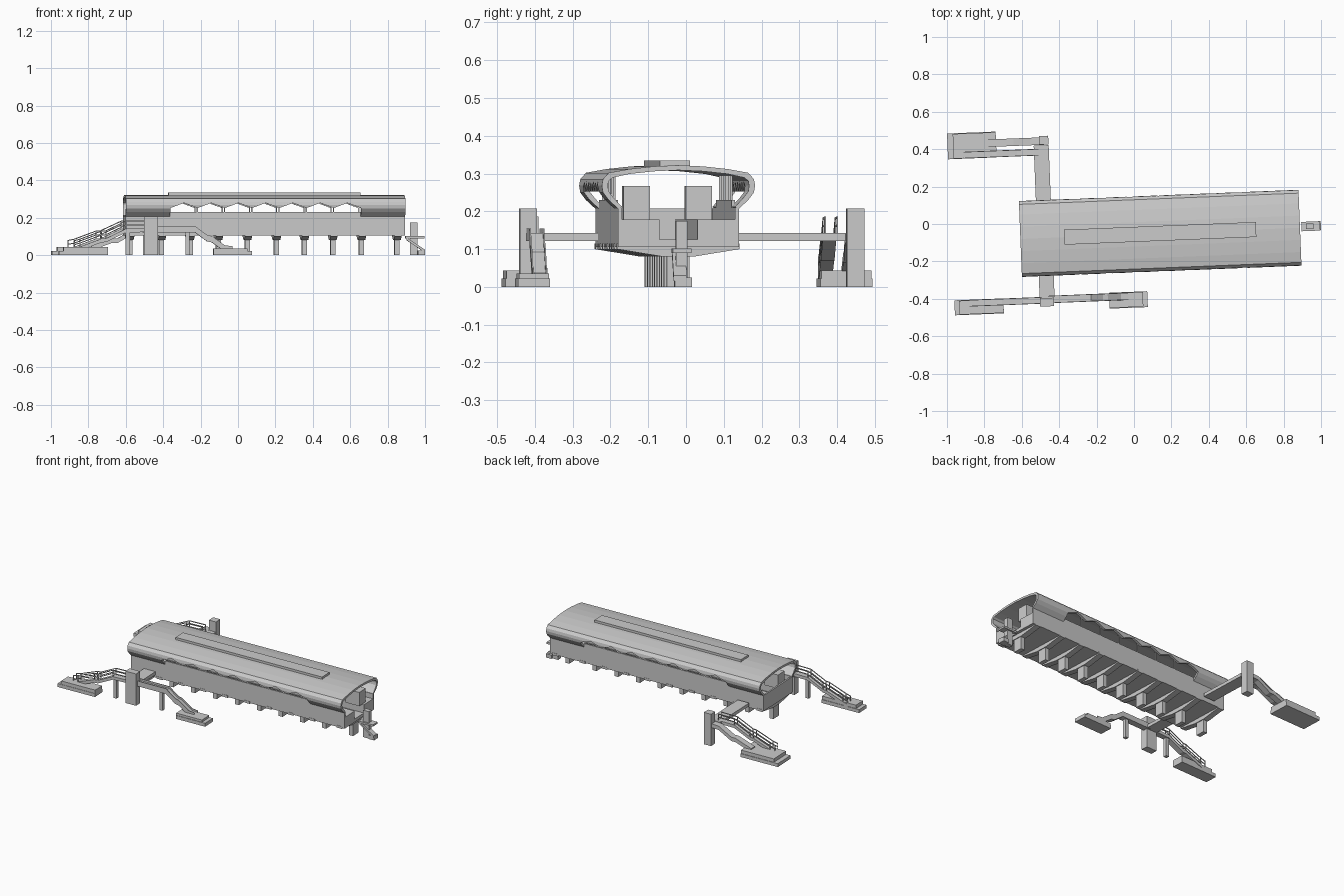
import bpy, bmesh
from math import radians, cos, sin

if "Cube" in bpy.data.objects:
    bpy.data.objects.remove(bpy.data.objects["Cube"])

TILT = radians(2.3)          # whole station is turned slightly in plan
STATION = (0.14, -0.05)      # centre of the hall


def prism(name, pts, a, b, axis='X', at=STATION):
    """Extrude a closed profile from a to b along X (pts = y,z) or Y (pts = x,z)."""
    bm = bmesh.new()
    c, s = cos(TILT), sin(TILT)

    def vert(p, t):
        x, y = (t, p[0]) if axis == 'X' else (p[0], t)
        return bm.verts.new((at[0] + c * x - s * y, at[1] + s * x + c * y, p[1]))
    v0 = [vert(p, a) for p in pts]
    v1 = [vert(p, b) for p in pts]
    bm.faces.new(v0)
    bm.faces.new(v1[::-1])
    for i in range(len(pts)):
        j = (i + 1) % len(pts)
        bm.faces.new((v0[i], v1[i], v1[j], v0[j]))
    bmesh.ops.recalc_face_normals(bm, faces=bm.faces)
    me = bpy.data.meshes.new(name)
    bm.to_mesh(me)
    bm.free()
    ob = bpy.data.objects.new(name, me)
    bpy.context.collection.objects.link(ob)
    return ob


def box(name, x, y, z, at=STATION):
    """Box from (min, max) ranges, turned with the station."""
    return prism(name, [(y[0], z[0]), (y[1], z[0]), (y[1], z[1]), (y[0], z[1])],
                 x[0], x[1], 'X', at)


def block(name, cx, cy, w, d, z0, z1):
    """Box given by its world centre and plan size."""
    return box(name, (-w / 2, w / 2), (-d / 2, d / 2), (z0, z1), (cx, cy))


def ribbon(name, path, thick, y0, y1, at):
    """Strip following an x,z path with constant vertical thickness."""
    pts = list(path) + [(x, z - thick) for x, z in reversed(path)]
    return prism(name, pts, y0, y1, 'Y', at)


L = 0.748                    # half length of the hall
W = 0.51                     # half length of the window band

# roof shell: curved canopy that folds in to meet the walls
outer = [(0.16, 0.207), (0.185, 0.23), (0.2, 0.25), (0.203, 0.268), (0.2, 0.285),
         (0.185, 0.302), (0.13, 0.312), (0.065, 0.319), (0, 0.322)]
inner = [(0.15, 0.212), (0.172, 0.236), (0.185, 0.253), (0.187, 0.268), (0.185, 0.28),
         (0.175, 0.289), (0.13, 0.299), (0.065, 0.306), (0, 0.309)]


def mirrored(half):
    return half + [(-y, z) for y, z in half[-2::-1]]


roof = prism('roof_shell', mirrored(outer) + mirrored(inner)[::-1], -L, L)

# zigzag window band cut through both sides of the roof
step = 2 * W / 7
zig = [(-W, 0.19)]
for k in range(7):
    zig += [(-W + k * step, 0.252), (-W + (k + 0.5) * step, 0.279)]
zig += [(W, 0.252), (W, 0.19)]
cutter = prism('window_cutter', zig, -0.3, 0.3, 'Y')
cutter.hide_render = True
cutter.display_type = 'WIRE'
mod = roof.modifiers.new('windows', 'BOOLEAN')
mod.operation = 'DIFFERENCE'
mod.solver = 'EXACT'
mod.object = cutter
bpy.context.view_layer.update()
cut_mesh = bpy.data.meshes.new_from_object(
    roof.evaluated_get(bpy.context.evaluated_depsgraph_get()))
roof.modifiers.clear()
roof.data = cut_mesh
bpy.data.objects.remove(cutter)

box('roof_light', (-0.513, 0.513), (-0.04, 0.04), (0.312, 0.335))

# hall deck, platforms and walls
box('deck', (-L, L), (-0.16, 0.16), (0.105, 0.125))
box('end_wall', (-L, -L + 0.01), (-0.16, 0.16), (0.125, 0.207))
for s in (-1, 1):
    def side(a, b):
        return tuple(sorted((s * a, s * b)))
    box('side_wall', (-L, L), side(0.15, 0.16), (0.12, 0.21))
    box('window_sill', (-W, W), side(0.15, 0.16), (0.205, 0.23))
    box('platform', (-L, L), side(0.05, 0.155), (0.12, 0.178))
    box('stair_room', tuple(sorted((s * 0.64, s * 0.735))), side(0.02, 0.09), (0.178, 0.267))
    for k in range(1, 7):
        x = -W + k * step
        box('window_post', (x - 0.003, x + 0.003), side(0.152, 0.158), (0.22, 0.3))

# piers with tapered cross beams
beam = [(-0.162, 0.115), (-0.162, 0.1), (-0.04, 0.08), (0.04, 0.08), (0.162, 0.1), (0.162, 0.115)]
for wx in (-0.58, -0.41, -0.257, -0.105, 0.05, 0.205, 0.355, 0.507, 0.66, 0.85):
    x = wx - STATION[0]
    prism('cross_beam', beam, x - 0.019, x + 0.019)
    box('pier', (x - 0.014, x + 0.014), (-0.03, 0.03), (0, 0.09))

# service stair at the east end
block('service_tower', 0.94, -0.012, 0.04, 0.03, 0, 0.175)
block('service_landing', 0.945, -0.012, 0.1, 0.05, 0.09, 0.102)
ribbon('service_stair', [(-0.05, 0.095), (0.048, 0.03)], 0.015, -0.025, 0.01, (0.95, -0.01))
block('service_foot', 0.98, -0.008, 0.038, 0.045, 0, 0.025)

# footbridges and lift towers
block('back_bridge', -0.49, 0.26, 0.08, 0.32, 0.122, 0.143)
block('front_bridge', -0.467, -0.33, 0.08, 0.19, 0.122, 0.143)
block('back_lift', -0.483, 0.448, 0.05, 0.046, 0, 0.207)
block('front_lift', -0.465, -0.418, 0.075, 0.045, 0, 0.207)


def flight(name, at, path, half):
    """Walkway and stair strip with rails on both sides."""
    ribbon(name, path, 0.02, -half, half, at)
    for s in (-1, 1):
        y = s * (half - 0.002)
        for h in (0.022, 0.043):
            ribbon(name + '_rail', [(x, z + h) for x, z in path], 0.005, y - 0.002, y + 0.002, at)
        n = len(path) - 1
        for i in range(n + 1):
            x, z = path[i]
            x += 0.002 if i == 0 else -0.002 if i == n else 0
            box(name + '_rail_post', (x - 0.002, x + 0.002), (y - 0.002, y + 0.002),
                (z - 0.005, z + 0.042), at)


flight('front_west_stair', (-0.69, -0.416),
       [(-0.19, 0.035), (-0.155, 0.045), (-0.04, 0.088), (-0.015, 0.09), (0.09, 0.141), (0.2, 0.143)], 0.018)
flight('back_west_stair', (-0.71, 0.376),
       [(-0.2, 0.038), (-0.165, 0.045), (-0.05, 0.088), (-0.025, 0.09), (0.085, 0.141), (0.2, 0.143)], 0.018)
ribbon('back_ramp', [(-0.16, 0.05), (-0.05, 0.09), (-0.02, 0.09), (0.07, 0.14), (0.15, 0.143)],
       0.025, -0.02, 0.02, (-0.625, 0.438))

# front east stair with solid low parapets
east = [(-0.17, 0.143), (0.06, 0.143), (0.125, 0.095), (0.15, 0.09), (0.22, 0.04), (0.26, 0.036)]
ribbon('front_east_stair', east, 0.022, -0.02, 0.02, (-0.29, -0.397))
for s in (-0.018, 0.018):
    ribbon('east_parapet', [(x, z + 0.012) for x, z in east], 0.02, s - 0.002, s + 0.002, (-0.29, -0.397))
for x, y in ((-0.59, -0.412), (-0.27, -0.396)):
    block('walkway_post', x, y, 0.022, 0.022, 0, 0.126)

# stair foundations: low slab plus raised plinth
for name, x, y, w, d, dx in (('front_west', -0.828, -0.443, 0.262, 0.08, 0.012),
                             ('back_west', -0.867, 0.42, 0.26, 0.138, 0.015),
                             ('front_east', -0.03, -0.406, 0.205, 0.085, -0.012)):
    block(name + '_slab', x, y, w, d, 0, 0.022)
    block(name + '_plinth', x + dx, y, w - 2 * abs(dx), d - 0.006, 0.022, 0.044 if dx > 0 else 0.036)
